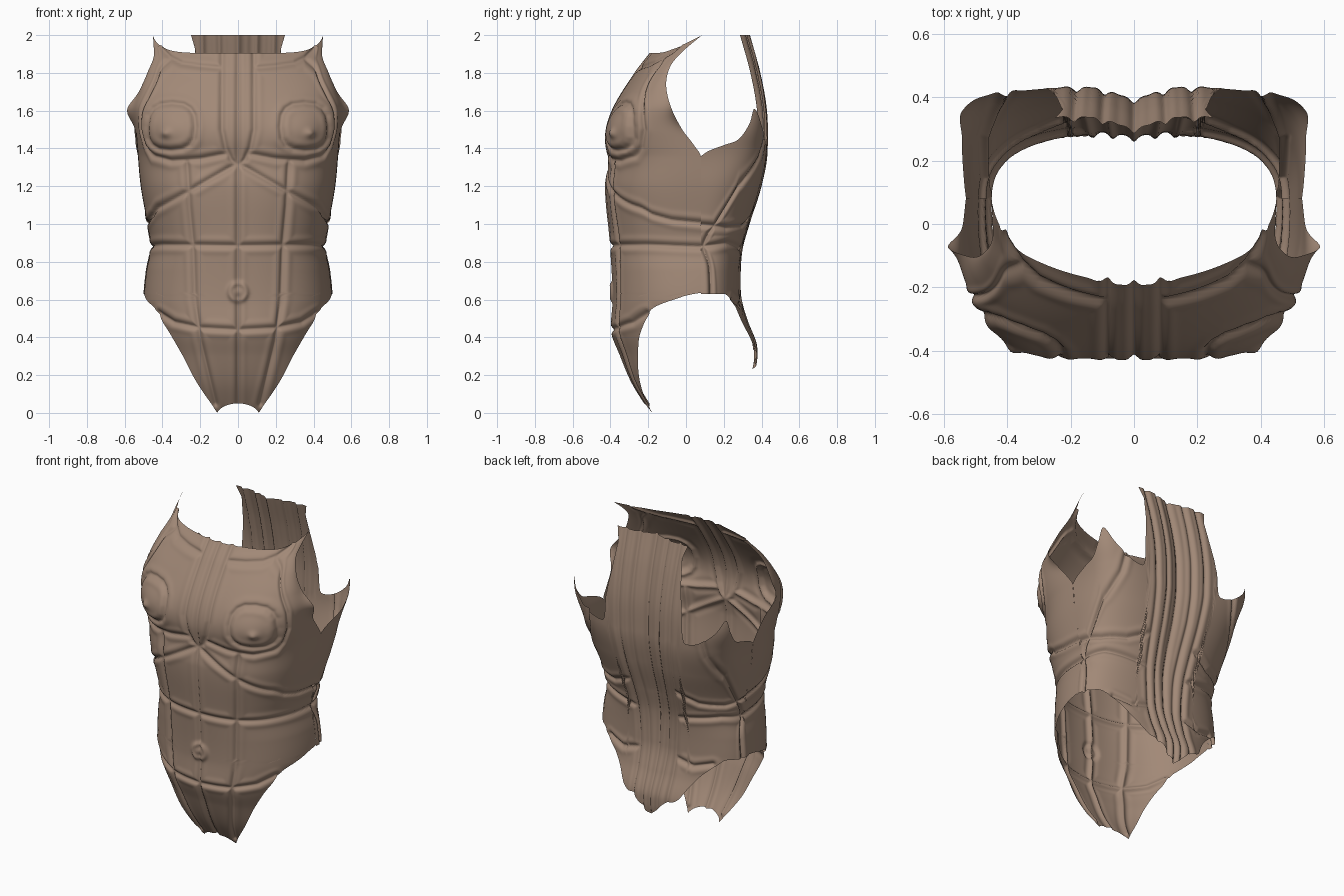
import bpy, math

if "Cube" in bpy.data.objects:
    bpy.data.objects.remove(bpy.data.objects["Cube"])

def curve(pts):
    """Smooth (Hermite) interpolation through (key, value) points."""
    n = len(pts)
    m = []
    for i in range(n):
        a, b = pts[max(i - 1, 0)], pts[min(i + 1, n - 1)]
        m.append((b[1] - a[1]) / (b[0] - a[0]))
        if 0 < i < n - 1 and (pts[i][1] - a[1]) * (b[1] - pts[i][1]) <= 0:
            m[i] = 0
    def f(k):
        k = min(max(k, pts[0][0]), pts[-1][0])
        i = 0
        while i < n - 2 and k > pts[i + 1][0]:
            i += 1
        h = pts[i + 1][0] - pts[i][0]
        t = (k - pts[i][0]) / h
        return ((2*t**3 - 3*t*t + 1) * pts[i][1] + (t**3 - 2*t*t + t) * h * m[i]
                + (3*t*t - 2*t**3) * pts[i + 1][1] + (t**3 - t*t) * h * m[i + 1])
    return f

def gauss(d, w):
    return math.exp(-(d / w) ** 2)

def dist(px, pz, line):
    """Distance from a point to a polyline."""
    best = 9
    for (ax, az), (bx, bz) in zip(line, line[1:]):
        dx, dz = bx - ax, bz - az
        t = min(1, max(0, ((px - ax) * dx + (pz - az) * dz) / (dx * dx + dz * dz)))
        best = min(best, math.hypot(px - ax - t * dx, pz - az - t * dz))
    return best

def grooves(q, z, lines):
    d = min(dist(q, z, l) for l in lines)
    return -0.014 * gauss(d, 0.012) + 0.004 * gauss(d - 0.032, 0.016)

def ring(phi, n):
    """Superellipse quarter: fractions of width and depth."""
    s, c = max(math.sin(phi), 0), max(math.cos(phi), 0)
    r = (s ** n + c ** n) ** (-1 / n)
    return s * r, c * r

def side(x):
    t = min(1, max(0, (x - 0.4) / 0.08))
    return t * t * (3 - 2 * t)

def surface(name, nu, nv, func):
    """Grid surface from func(u, v), mirrored across x."""
    verts = [func(i / nu, j / nv) for j in range(nv + 1) for i in range(nu + 1)]
    w = nu + 1
    faces = [(j*w + i, j*w + i + 1, (j + 1)*w + i + 1, (j + 1)*w + i)
             for j in range(nv) for i in range(nu)]
    me = bpy.data.meshes.new(name)
    me.from_pydata(verts, [], faces)
    ob = bpy.data.objects.new(name, me)
    bpy.context.collection.objects.link(ob)
    mod = ob.modifiers.new("mirror", 'MIRROR')
    mod.merge_threshold = 0.0005
    for p in me.polygons:
        p.use_smooth = True
    mat = bpy.data.materials.get("tan") or bpy.data.materials.new("tan")
    mat.diffuse_color = (0.36, 0.25, 0.185, 1)
    mat.use_nodes = True
    mat.node_tree.nodes["Principled BSDF"].inputs["Base Color"].default_value = mat.diffuse_color
    me.materials.append(mat)
    return ob

# Shared side width below the armpit
width = [(0, .31), (.15, .38), (.3, .41), (.45, .455), (.6, .498), (.75, .485),
         (.88, .462), (1.0, .48), (1.2, .515), (1.36, .53)]

# Front: centre depth, edge position, roundness and leg cut by height
f_x = curve(width + [(1.5, .54), (1.6, .545), (1.7, .52), (1.8, .48), (1.9, .445), (2, .45)])
f_ye = curve([(0, .08), (1.2, .08), (1.35, .08), (1.42, .04), (1.5, -.02), (1.62, -.08),
              (1.74, -.105), (1.84, -.08), (1.92, -.01), (2, .085)])
f_yc = curve([(0, -.185), (.15, -.28), (.3, -.345), (.45, -.395), (.6, -.385), (.9, -.4),
              (1.2, -.425), (1.32, -.41), (1.45, -.425), (1.6, -.39), (1.8, -.27), (1.92, -.18), (2, -.13)])
f_n = curve([(0, 2.4), (.6, 2.4), (.9, 2.5), (1.2, 2.7), (1.5, 2.7), (1.7, 2.2), (1.92, 1.5), (2, 1.5)])
f_cut = curve([(0, .355), (.15, .556), (.3, .71), (.45, .83), (.5, .86), (.55, .89), (.6, .975), (.63, 1)])
front_lines = [
    [(0, 0), (0, 2)],                                                       # centre seam
    [(.085, 1.95), (.085, 1.5), (.065, 1.4), (.035, 1.34), (0, 1.31)],      # breastbone strip
    [(.085, 1.825), (.2, 1.835), (.3, 1.85), (.36, 1.88), (.42, 1.94)],     # neckline border
    [(.36, 1.87), (.43, 1.81), (.48, 1.72), (.53, 1.6), (.54, 1.5), (.5, 1.41),
     (.44, 1.36), (.35, 1.335), (.2, 1.345), (.07, 1.37)],                  # chest plate outline
    [(.02, 1.31), (.25, 1.18), (.4, 1.1), (.5, 1.05), (.65, 1.02), (.87, 1.0)],  # rib line
    [(.27, 1.33), (.26, 1.1), (.24, .88), (.23, .6), (.2, .38), (.12, .05)],     # belly side seam
    [(0, .885), (.4, .89), (.87, .875)],                                    # waist line
    [(0, .44), (.2, .45), (.34, .48), (.42, .53)],                          # lower belly line
    [(.35 + .125 * math.copysign(abs(math.cos(a)) ** .75, math.cos(a)),
      1.515 + .125 * math.copysign(abs(math.sin(a)) ** .75, math.sin(a)))
     for a in [k * math.pi / 8 for k in range(17)]],                        # chest disc
]

def front_point(u, v):
    zb = .05 * (1 - u ** 2)
    zt = 1.905 + .095 * u ** 5
    z = zb + (zt - zb) * v
    n, xe, ye, yc = f_n(z), f_x(z), f_ye(z), f_yc(z)
    f = min(1, f_cut(z))
    top = math.atan2(f, (1 - f ** n) ** (1 / n)) if f < 1 else math.pi / 2
    fx, fy = ring(u * top, n)
    x, y = xe * fx, ye + (yc - ye) * fy
    q = x + max(0, y + .25) * side(x)
    d = grooves(q, z, front_lines)
    d += .03 * gauss(q - .35, .15) * gauss(z - 1.48, .13)                   # chest swell
    d += .018 * gauss(math.hypot(q - .365, z - 1.48), .022)                 # chest stud
    r = math.hypot(x, z - .64)
    d += .012 * gauss(r - .045, .014) + .018 * gauss(r, .03)                # navel ring
    # Outward direction of the ring
    nx, ny = fx ** (n - 1) / xe, fy ** (n - 1) / (ye - yc)
    l = math.hypot(nx, ny)
    x += d * nx / l + .042 * gauss(z - 1.6, .07) * u ** 14                  # armhole point
    return (max(x, 0) if u > 0 else 0, y - d * ny / l, z)

# Back: width, depth and roundness by height; top and bottom outline by angle
b_x = curve(width + [(1.5, .56), (1.6, .57), (1.75, .53), (1.9, .5), (2, .58)])
b_y = curve([(.2, .36), (.3, .375), (.37, .37), (.5, .32), (.65, .29), (.85, .3), (1, .34),
             (1.2, .4), (1.4, .43), (1.6, .425), (1.8, .39), (2, .335)])
b_n = curve([(.2, 2.4), (.9, 2.4), (1.2, 3), (1.4, 4.5), (1.55, 6), (2, 6)])
b_top = curve([(0, 2), (23.5, 2), (24.5, 1.8), (26, 1.5), (30, 1.42), (37, 1.45), (43, 1.52), (49, 1.61),
               (53, 1.53), (60, 1.45), (70, 1.42), (84, 1.385), (90, 1.36)])
b_bot = curve([(0, .23), (.06, .27), (.13, .33), (.22, .365), (.27, .45), (.32, .53), (.38, .59),
               (.44, .63), (.5, .63)])
back_lines = [
    [(0, .2), (0, 2)],                                                      # spine
    [(.1, 2), (.09, 1.2), (.07, .8), (.05, .25)],                           # spine strip
    [(.19, 2), (.18, 1.4), (.15, 1.0), (.13, .7), (.12, .3)],               # outer strip
    [(.4, 1.5), (.42, 1.35), (.47, 1.2), (.56, 1.05), (.62, .95), (.64, .63)],  # flank seam
    [(.16, 1.05), (.3, .99), (.45, .98), (.73, 1.0)],                       # rib line
    [(.14, .86), (.4, .9), (.73, .875)],                                    # waist line
    [(.13, .6), (.25, .57), (.36, .6)],                                     # tail line
]

def back_point(u, v):
    phi = math.pi / 2 * (1 - u)
    zb = b_bot(.5 * ring(phi, 2.4)[0])
    zt = b_top(math.degrees(phi))
    z = zb + (zt - zb) * v
    n, a, b = b_n(z), b_x(z), b_y(z) - .08
    fx, fy = ring(phi, n)
    x, y = a * fx, .08 + b * fy
    q = x + max(0, .28 - y) * side(x)
    d = grooves(q, z, back_lines) - .035 * gauss(x, .08) * min(1, max(0, (z - .5) * 2))
    nx, ny = fx ** (n - 1) / a, fy ** (n - 1) / b
    l = math.hypot(nx, ny)
    return (x + d * nx / l if u < 1 else 0, y + d * ny / l, z)

surface("front_armour_shell", 100, 220, front_point)
surface("back_armour_shell", 120, 150, back_point)
